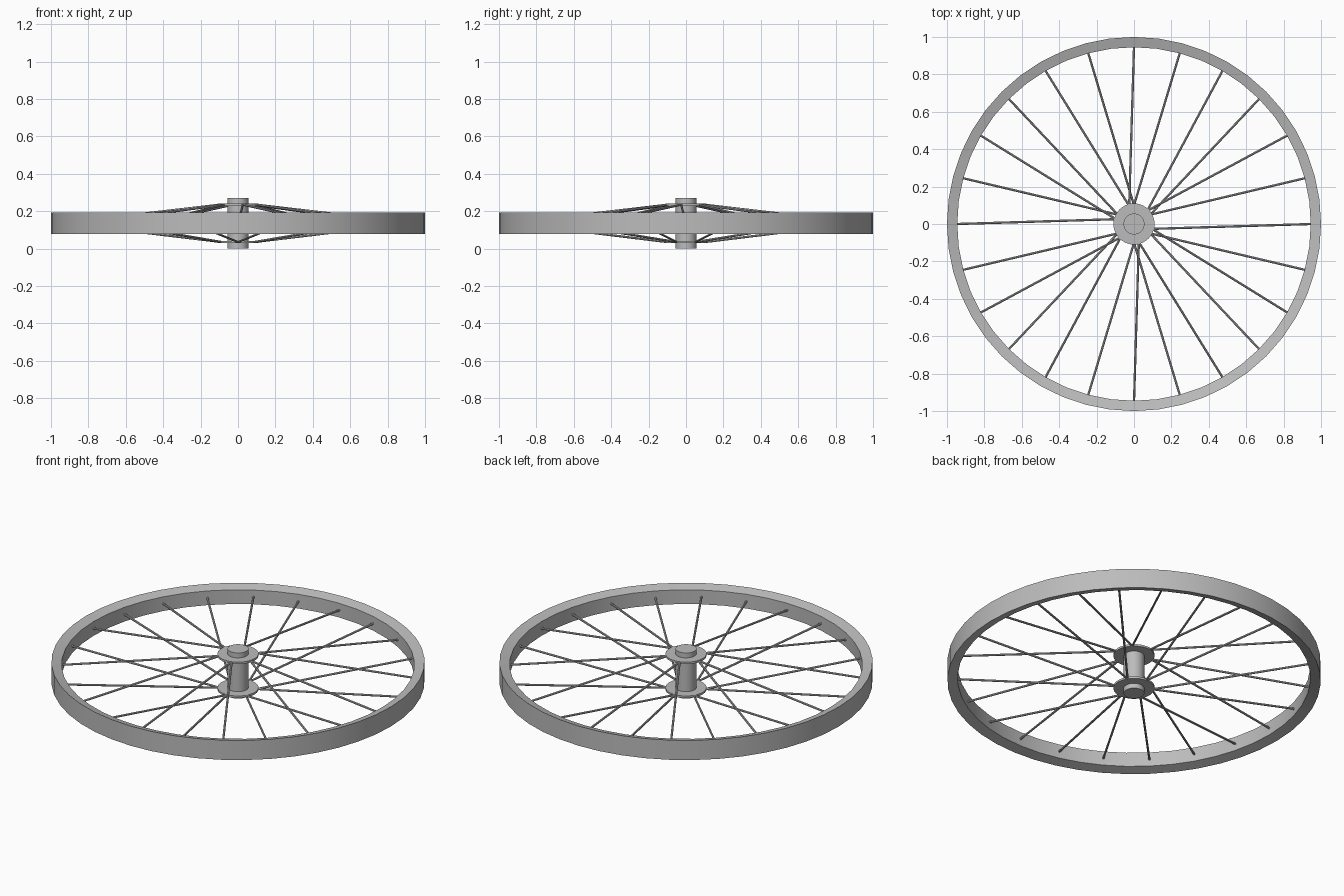
import bpy, math
from mathutils import Vector

cube = bpy.data.objects.get("Cube")
if cube:
    bpy.data.objects.remove(cube, do_unlink=True)

MID = 0.135          # height of the wheel's centre plane
SPOKES = 24

steel = bpy.data.materials.new("grey_metal")
steel.use_nodes = True
GREY = (0.5, 0.5, 0.5, 1)
steel.diffuse_color = GREY
steel.node_tree.nodes["Principled BSDF"].inputs["Base Color"].default_value = GREY


def finish(ob, name):
    ob.name = name
    ob.data.materials.append(steel)
    bpy.ops.object.select_all(action='DESELECT')
    ob.select_set(True)
    bpy.context.view_layer.objects.active = ob
    bpy.ops.object.shade_smooth_by_angle(angle=math.radians(20))


def lathe_ring(name, profile, sides):
    """Sweep a closed (radius, z) profile around the z axis."""
    n = len(profile)
    verts = [(r * math.cos(a), r * math.sin(a), z)
             for a in (math.tau * i / sides for i in range(sides))
             for r, z in profile]
    faces = [(i * n + j, (i + 1) % sides * n + j,
              (i + 1) % sides * n + (j + 1) % n, i * n + (j + 1) % n)
             for i in range(sides) for j in range(n)]
    mesh = bpy.data.meshes.new(name)
    mesh.from_pydata(verts, [], faces)
    ob = bpy.data.objects.new(name, mesh)
    bpy.context.collection.objects.link(ob)
    finish(ob, name)


def rod(name, start, end, radius, sides):
    """Cylinder between two points."""
    start, end = Vector(start), Vector(end)
    axis = end - start
    bpy.ops.mesh.primitive_cylinder_add(
        vertices=sides, radius=radius, depth=axis.length,
        location=(start + end) / 2,
        rotation=axis.to_track_quat('Z', 'Y').to_euler())
    finish(bpy.context.object, name)


def polar(radius, angle, z):
    return (radius * math.cos(angle), radius * math.sin(angle), z)


# Rim with upper and lower faces sloping in toward the hub
lathe_ring("rim", [(1, MID - 0.058), (1, MID + 0.058),
                   (0.945, MID + 0.042), (0.945, MID - 0.042)], 48)

# Hub barrel and its two flanges
rod("hub_barrel", (0, 0, 0), (0, 0, 2 * MID), 0.056, 32)
for name, z in (("lower_flange", MID - 0.1), ("upper_flange", MID + 0.1)):
    rod(name, (0, 0, z - 0.006), (0, 0, z + 0.006), 0.11, 32)

# Spokes alternate between flanges; neighbours on a flange meet in pairs
step = math.tau / SPOKES
for i in range(SPOKES):
    lean = 1 if (i + 1) // 2 % 2 else -1
    flange_z = MID - 0.1 if i % 2 else MID + 0.1
    rod(f"spoke_{i + 1}", polar(0.1, (i + lean) * step, flange_z),
        polar(0.95, i * step, MID), 0.006, 8)
